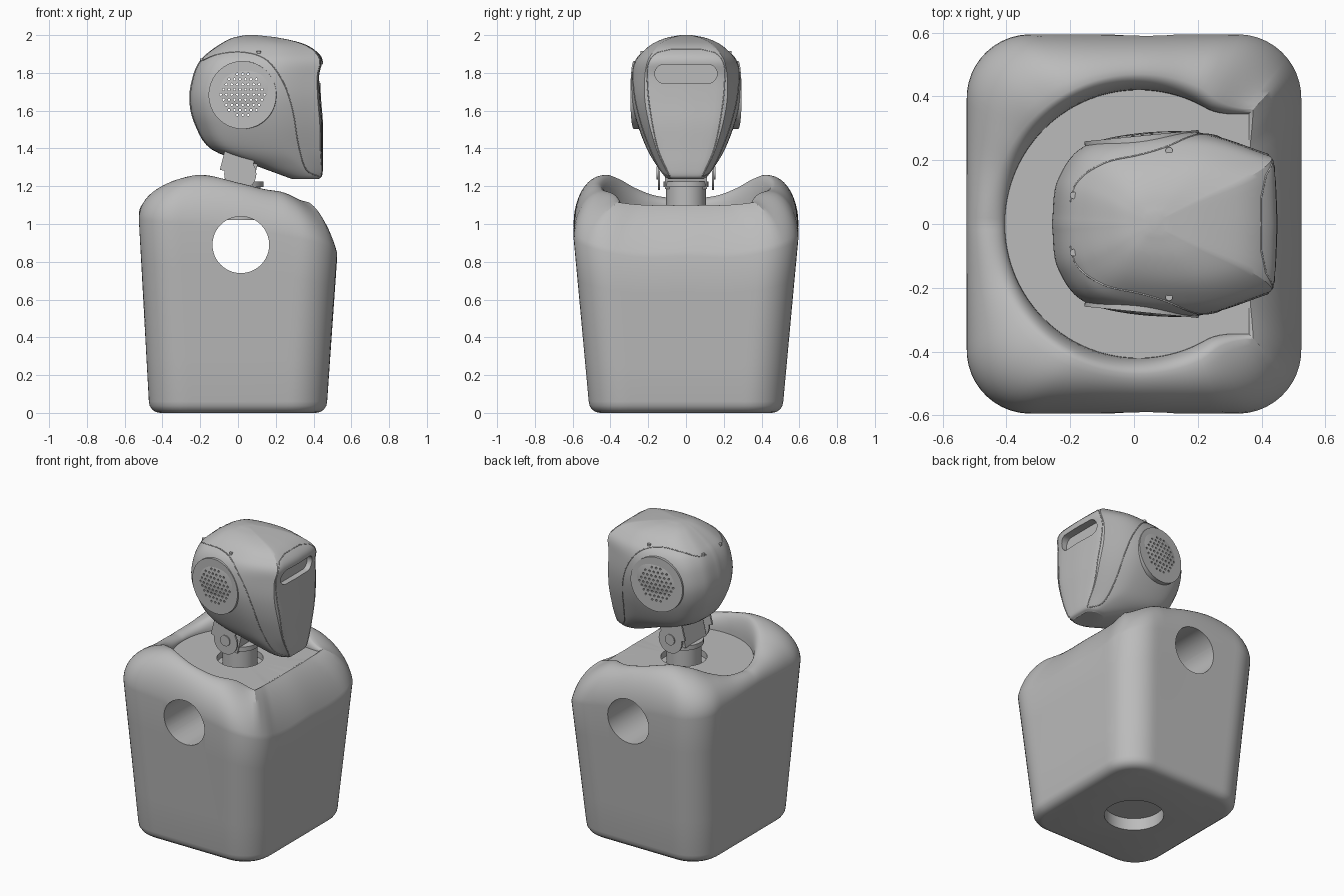
import bpy, bmesh
from math import sin, cos, pi, radians, hypot
from mathutils import Vector, Matrix
from mathutils.bvhtree import BVHTree

cube = bpy.data.objects.get("Cube")
if cube:
    bpy.data.objects.remove(cube)

grey = bpy.data.materials.new("plain grey")
grey.use_nodes = True
grey.diffuse_color = (0.5, 0.5, 0.5, 1)
grey.node_tree.nodes["Principled BSDF"].inputs["Base Color"].default_value = (0.5, 0.5, 0.5, 1)


def curve_at(keys, t):
    """Smooth interpolation through (position, value) keys."""
    t = min(max(t, keys[0][0]), keys[-1][0])
    i = next(k for k in range(len(keys) - 1) if t <= keys[k + 1][0])

    def slope(k):
        a, b = keys[max(k - 1, 0)], keys[min(k + 1, len(keys) - 1)]
        return (b[1] - a[1]) / (b[0] - a[0])
    (x0, y0), (x1, y1) = keys[i], keys[i + 1]
    h = x1 - x0
    u = (t - x0) / h
    return ((1 + 2 * u) * (1 - u) ** 2 * y0 + u * (1 - u) ** 2 * h * slope(i)
            + u * u * (3 - 2 * u) * y1 + u * u * (u - 1) * h * slope(i + 1))


def finish(name, bm):
    bmesh.ops.recalc_face_normals(bm, faces=bm.faces)
    mesh = bpy.data.meshes.new(name)
    bm.to_mesh(mesh)
    bm.free()
    mesh.materials.append(grey)
    ob = bpy.data.objects.new(name, mesh)
    bpy.context.collection.objects.link(ob)
    return ob


def smooth(ob, angle=32):
    for p in ob.data.polygons:
        p.use_smooth = True
    ob.data.set_sharp_from_angle(angle=radians(angle))


def loft(rings):
    bm = bmesh.new()
    rows = [[bm.verts.new(p) for p in ring] for ring in rings]
    n = len(rows[0])
    for a, b in zip(rows, rows[1:]):
        for i in range(n):
            bm.faces.new((a[i], a[(i + 1) % n], b[(i + 1) % n], b[i]))
    bm.faces.new(rows[0][::-1])
    bm.faces.new(rows[-1])
    return bm


def add_cylinder(bm, centre, axis, radius, length, sides=48):
    turn = Vector(axis).to_track_quat('Z', 'Y').to_matrix().to_4x4()
    bmesh.ops.create_cone(bm, cap_ends=True, segments=sides, radius1=radius, radius2=radius,
                          depth=length, matrix=Matrix.Translation(centre) @ turn)


def cylinder(name, *args):
    bm = bmesh.new()
    add_cylinder(bm, *args)
    return finish(name, bm)


def cut(ob, cutters):
    for c in cutters:
        c.hide_render = True
        mod = ob.modifiers.new("cut", 'BOOLEAN')
        mod.operation, mod.solver, mod.object = 'DIFFERENCE', 'EXACT', c
    dg = bpy.context.evaluated_depsgraph_get()
    mesh = bpy.data.meshes.new_from_object(ob.evaluated_get(dg))
    ob.modifiers.clear()
    ob.data = mesh


# Body: tapered rounded box with a rolling rim around a sunken round floor
SHOULDER = [(0, .83), (30, .83), (60, .92), (90, .98), (180, 1.05)]
RIM = [(0, 1.1), (30, 1.1), (45, 1.115), (60, 1.165), (75, 1.185), (90, 1.215), (115, 1.26),
       (130, 1.24), (145, 1.19), (160, 1.15), (180, 1.13)]
FLOOR = 1.1


def rounded_box(th, hx, hy, r):
    lo, hi = 0, 1
    for _ in range(24):
        m = (lo + hi) / 2
        dx, dy = abs(m * cos(th)) - hx + r, abs(m * sin(th)) - hy + r
        d = hypot(max(dx, 0), max(dy, 0)) + min(max(dx, dy), 0) - r
        lo, hi = (m, hi) if d < 0 else (lo, m)
    return Vector((lo * cos(th), lo * sin(th), 0))


def spoke(th):
    deg = abs((th * 180 / pi + 180) % 360 - 180)
    way = Vector((cos(th), sin(th), 0))
    hub = Vector((.015, 0, 0))
    if deg <= 45:
        r = .345 / cos(radians(deg))
    else:
        r = .42 + .068 * max(0, 1 - (deg - 45) / 15) ** 2
    ease = min(max((deg - 35) / 30, 0), 1)
    inner, ridge = hub + way * r, hub + way * (r + .005 + .045 * ease)
    outer = rounded_box(th, .525, .595, .2)
    zs, zr = curve_at(SHOULDER, deg), curve_at(RIM, deg)
    up = Vector((0, 0, 1))
    pts = []
    for k in range(5):                      # rounded bottom edge
        a = k / 4 * pi / 2
        inset = .06 * (1 - sin(a))
        pts.append(rounded_box(th, .472 - inset, .515 - inset, .2 - inset) + up * .06 * (1 - cos(a)))
    for k in range(1, 4):                   # leaning side walls
        f = k / 4
        pts.append(pts[4].lerp(outer + up * zs, f))
    bulge = .4 + .6 * ease
    for k in range(13):                     # shoulder up to the ridge
        f, a = k / 12, k / 12 * pi / 2
        across = bulge * cos(a) + (1 - bulge) * (1 - f)
        rise = bulge * sin(a) + (1 - bulge) * f
        pts.append(ridge.lerp(outer, across) + up * (zs + (zr - zs) * rise))
    for k in range(1, 8):                   # ridge down to the floor
        a = k / 7 * pi / 2
        pts.append(ridge.lerp(inner, sin(a)) + up * (FLOOR + (zr - FLOOR) * cos(a)))
    for r, z in ((.14, FLOOR), (.14, 1.06)):  # well around the neck
        pts.append(hub + way * r + up * z)
    return pts


spokes = [spoke(2 * pi * i / 160) for i in range(160)]
body = finish("body", loft(list(zip(*spokes))))
side_hole = cylinder("side_hole_cutter", (.015, 0, .89), (0, 1, 0), .15, 2, 64)
base_hole = cylinder("base_hole_cutter", (0, 0, 0), (0, 0, 1), .18, .16, 64)
cut(body, [side_hole, base_hole])
smooth(body)

# Neck: post, servo block, cheek plates and pivot discs
smooth(cylinder("neck_post", (.015, 0, 1.115), (0, 0, 1), .105, .19))
smooth(cylinder("neck_collar", (.015, 0, 1.21), (0, 0, 1), .12, .03))


def box(name, centre, size, tilt=0):
    bm = bmesh.new()
    bmesh.ops.create_cube(bm, size=1, matrix=Matrix.Translation(centre)
                          @ Matrix.Rotation(tilt, 4, 'Y') @ Matrix.Diagonal((*size, 1)))
    return finish(name, bm)


box("neck_servo", (.02, 0, 1.29), (.15, .22, .18), .25)
for side, label in ((1, "left"), (-1, "right")):
    box(label + "_neck_plate", (.0, side * .143, 1.33), (.165, .012, .13), .25)
    smooth(cylinder(label + "_neck_plate_end", (.012, side * .143, 1.265), (0, 1, 0), .085, .012))
    smooth(cylinder(label + "_pivot_disc", (.012, side * .15, 1.27), (0, 1, 0), .035, .012, 24))

# Head: stacked plan outlines, row by row from chin to crown
ROWS = [  # height, back x, front x, half width
    (1.237, .29, .425, .09), (1.255, .24, .445, .115), (1.31, .09, .45, .155),
    (1.395, -.14, .45, .205), (1.53, -.23, .45, .257), (1.66, -.258, .44, .287),
    (1.78, -.24, .436, .287), (1.86, -.205, .449, .268), (1.91, -.155, .42, .23),
    (1.955, -.09, .345, .175), (1.985, -.03, .22, .105), (2.0, .04, .1, .03)]
PLAN_X = [(0, 0), (.2, .03), (.4, .18), (.65, .62), (.85, .95), (.9, .985), (1, 1)]
PLAN_W = [(0, 0), (.2, .5), (.4, .88), (.65, 1), (.85, .78), (.9, .69), (1, 0)]


def head_ring(s):
    z, xb, xf, w = (curve_at([(i, row[c]) for i, row in enumerate(ROWS)], s) for c in range(4))
    half = [(xb + (xf - xb) * curve_at(PLAN_X, k / 40), w * curve_at(PLAN_W, k / 40)) for k in range(41)]
    return [(x, -y, z) for x, y in half] + [(x, y, z) for x, y in half[-2:0:-1]]


bm = loft([head_ring(i / 5) for i in range(5 * (len(ROWS) - 1) + 1)])
skin = BVHTree.FromBMesh(bm)
head = finish("head", bm)

# Cutters: face slot and round speaker grille
bm = bmesh.new()
slot_ring = []
for k in range(32):
    a = 2 * pi * (k + .5) / 32
    slot_ring.append((.05 * cos(a) + (.115 if cos(a) > 0 else -.115), 1.795 + .05 * sin(a)))
slot = finish("slot_cutter", loft([[(x, y, z) for y, z in slot_ring] for x in (.395, .6)]))
bm.free()
bm = bmesh.new()
for row in range(-4, 5):
    for col in range(-5, 6):
        dx, dz = (col + (row % 2) / 2) * .029, row * .027
        if hypot(dx, dz) < .122:
            add_cylinder(bm, (.025 + dx, 0, 1.685 + dz), (0, 1, 0), .0065, 1, 8)
grille = finish("grille_cutter", bm)
cut(head, [slot, grille])
smooth(head, 28)

# Ear discs, leaning slightly with the cheeks
for side, label in ((1, "left"), (-1, "right")):
    ear = cylinder(label + "_ear_disc", (.025, side * .262, 1.683), (-.1, side, 0), .18, .03, 64)
    cut(ear, [grille])
    smooth(ear)


# Thin seam lines laid on the skin
def seam(name, rays, closed=False):
    hits = [skin.ray_cast(Vector(o), Vector(d))[0] for o, d in rays]
    hits = [h for h in hits if h]
    data = bpy.data.curves.new(name, 'CURVE')
    data.dimensions, data.bevel_depth, data.bevel_resolution = '3D', .003, 1
    line = data.splines.new('POLY')
    line.points.add(len(hits) - 1)
    line.use_cyclic_u = closed
    for p, h in zip(line.points, hits):
        p.co = (*h, 1)
    data.materials.append(grey)
    bpy.context.collection.objects.link(bpy.data.objects.new(name, data))


SEAM_X = [(0, -.2), (1, -.1), (2, .03), (3, .15), (4, .24), (5, .29), (6, .32), (7, .36), (8, .43)]
SEAM_Z = [(0, 1.86), (1, 1.9), (2, 1.91), (3, 1.87), (4, 1.75), (5, 1.6), (6, 1.42), (7, 1.29), (8, 1.25)]
for side, label in ((1, "left"), (-1, "right")):
    seam(label + "_shell_seam", [((curve_at(SEAM_X, i / 6), side, curve_at(SEAM_Z, i / 6)), (0, -side, 0))
                                 for i in range(49)])
VISOR = [(1.26, .09), (1.4, .15), (1.6, .19), (1.75, .205), (1.85, .2), (1.91, .15), (1.925, .08)]
edge = [(curve_at(VISOR, 1.26 + .665 * i / 40), 1.26 + .665 * i / 40) for i in range(41)]
outline = edge + [(-y, z) for y, z in reversed(edge)]
seam("visor_seam", [((1, y, z), (-1, 0, 0)) for y, z in outline], True)

# Shell screws
for x, y in ((.11, .23), (-.19, .09)):
    for side, label in ((1, "left"), (-1, "right")):
        spot, normal, _, _ = skin.ray_cast(Vector((x, side * y, 3)), Vector((0, 0, -1)))
        if spot:
            smooth(cylinder(label + "_shell_screw", spot, normal, .011, .012, 16))

for c in (side_hole, base_hole, slot, grille):
    bpy.data.objects.remove(c)
